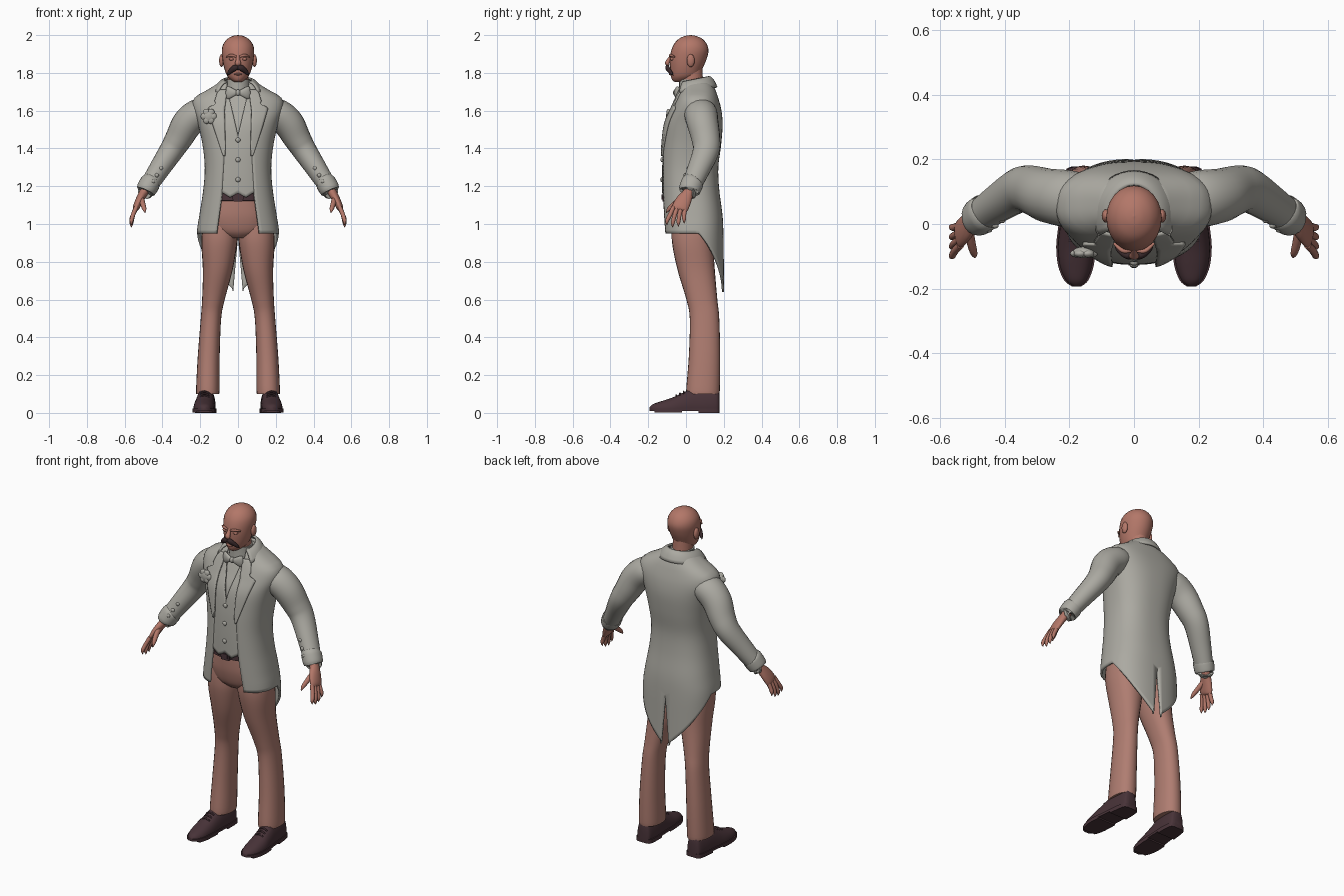
import bpy, bmesh, math
from mathutils import Vector as V


def material(name, rgb):
    m = bpy.data.materials.new(name)
    m.diffuse_color = (*rgb, 1)
    return m


CLOTH = material("grey_cloth", (0.41, 0.40, 0.36))
SKIN = material("skin", (0.45, 0.185, 0.14))
PINK = material("dusty_pink_cloth", (0.43, 0.205, 0.165))
LEATHER = material("dark_leather", (0.065, 0.033, 0.040))
HAIR = material("dark_hair", (0.04, 0.022, 0.024))


def cat(keys, n=5):
    """Smooth curve through tuples of numbers."""
    out = []
    for i in range(len(keys) - 1):
        p = [keys[max(0, min(len(keys) - 1, i + k))] for k in (-1, 0, 1, 2)]
        for s in range(n):
            t = s / n
            out.append(tuple(b + 0.5 * t * (c - a + t * (2*a - 5*b + 4*c - d + t * (3*(b - c) + d - a)))
                             for a, b, c, d in zip(*p)))
    return out + [tuple(keys[-1])]


def lerp_table(table, z):
    """Look up a table sorted by falling z."""
    if z >= table[0][0]:
        return table[0][1:]
    for a, b in zip(table, table[1:]):
        if z >= b[0]:
            t = (a[0] - z) / (a[0] - b[0])
            return tuple(p + (q - p) * t for p, q in zip(a[1:], b[1:]))
    return table[-1][1:]


def build(name, verts, faces, mat, mirror=False, thick=0, angle=45):
    me = bpy.data.meshes.new(name)
    me.from_pydata([tuple(v) for v in verts], [], faces)
    bm = bmesh.new()
    bm.from_mesh(me)
    bmesh.ops.recalc_face_normals(bm, faces=bm.faces)
    bm.to_mesh(me)
    bm.free()
    me.materials.append(mat)
    me.shade_smooth()
    me.set_sharp_from_angle(angle=math.radians(angle))
    ob = bpy.data.objects.new(name, me)
    bpy.context.collection.objects.link(ob)
    if mirror:
        ob.modifiers.new("mirror", 'MIRROR').merge_threshold = 0.0005
    if thick:
        s = ob.modifiers.new("thickness", 'SOLIDIFY')
        s.thickness, s.offset = thick, 0
    return ob


def spow(v, e):
    return math.copysign(abs(v) ** e, v)


def ring(c, a, b, n=2.0, seg=24):
    return [V(c) + V(a) * spow(math.cos(t), 2/n) + V(b) * spow(math.sin(t), 2/n)
            for t in (2 * math.pi * i / seg for i in range(seg))]


def loft(name, rings, mat, mirror=False, angle=45):
    s = len(rings[0])
    faces = [(r*s + i, r*s + (i+1) % s, (r+1)*s + (i+1) % s, (r+1)*s + i)
             for r in range(len(rings) - 1) for i in range(s)]
    faces += [tuple(range(s)), tuple(range((len(rings)-1)*s, len(rings)*s))]
    return build(name, [v for r in rings for v in r], faces, mat, mirror, angle=angle)


def stack(name, keys, mat, mirror=False, n=2.0):
    """Level rings from (z, x, y, half width, half depth)."""
    return loft(name, [ring((x, y, z), (max(rx, .001), 0, 0), (0, max(ry, .001), 0), n)
                       for z, x, y, rx, ry in cat(keys)], mat, mirror)


def tube(name, keys, mat, mirror=False, seg=20):
    """Rings square to a path from (x, y, z, radius a, radius b)."""
    k = cat(keys)
    rings = []
    for i, p in enumerate(k):
        d = (V(k[min(i+1, len(k)-1)][:3]) - V(k[max(i-1, 0)][:3])).normalized()
        a = d.cross(V((0, 1, 0))).normalized()
        rings.append(ring(p[:3], a * max(p[3], .001), d.cross(a) * max(p[4], .001), 2, seg))
    return loft(name, rings, mat, mirror)


def sheet(name, rows, mat, thick, mirror=True):
    w = len(rows[0])
    faces = [(r*w + i, r*w + i+1, (r+1)*w + i+1, (r+1)*w + i)
             for r in range(len(rows) - 1) for i in range(w - 1)]
    return build(name, [v for r in rows for v in r], faces, mat, mirror, thick)


def ball(name, c, r, mat, mirror=False):
    rings = [ring((c[0], c[1], c[2] + r[2] * math.cos(t)), (r[0]*math.sin(t), 0, 0), (0, r[1]*math.sin(t), 0), 2, 16)
             for t in (0.03 + (math.pi - .06) * i / 10 for i in range(11))]
    return loft(name, rings, mat, mirror)


# Torso sections: z, half width, front y, back y
COAT = cat([(1.755, .080, -.005, .125), (1.71, .150, -.025, .150), (1.665, .225, -.045, .165),
            (1.61, .235, -.070, .180), (1.53, .207, -.105, .188), (1.42, .182, -.120, .180),
            (1.30, .170, -.125, .165), (1.18, .178, -.125, .170), (1.05, .198, -.122, .187),
            (.95, .212, -.117, .192), (.80, .210, -.11, .194), (.63, .205, -.11, .196)])
OPEN = [(1.755, .055), (1.60, .075), (1.40, .070), (1.15, .085), (.95, .112)]
N = 2.5


def front_y(z, x):
    w, f, b = lerp_table(COAT, z)
    return (f + b)/2 - (b - f)/2 * (1 - min(.999, x/w) ** N) ** (1/N)


# Tailcoat: half shell from front edge to split back
rows = []
for j in range(45):
    row = []
    for i in range(29):
        u = i / 28
        turn = max(0, (u * math.pi * 1.0 - 1.45) / (math.pi - 1.45))
        z = 1.755 + (.95 - .31 * turn - 1.755) * j / 44
        w, f, b = lerp_table(COAT, z)
        a0 = math.asin(min(.95, (lerp_table(OPEN, z)[0] / w) ** (N/2)))
        a = a0 + (math.pi - a0) * u
        x = w * max(0, math.sin(a)) ** (2/N) if i < 28 else 0
        x = max(x, .09 * (.93 - z))
        row.append(V((x, (f + b)/2 - (b - f)/2 * spow(math.cos(a), 2/N), z)))
    rows.append(row)
sheet("tailcoat", rows, CLOTH, .012)

# Lapels with a notch, and coat collar round the neck
LAPEL = [(1.71, .105), (1.645, .125), (1.635, .112), (1.615, .160), (1.50, .125), (1.36, .078)]
rows = []
for j in range(36):
    z = 1.71 - .35 * j / 35
    o, e = lerp_table(OPEN, z)[0] - .004, lerp_table(LAPEL, z)[0]
    rows.append([V((x, front_y(z, x) - .011, z)) for x in (o + (e - o) * i / 6 for i in range(7))])
sheet("lapels", rows, CLOTH, .010)
rows = []
for j in range(7):
    t = j / 6
    row = []
    for i in range(15):
        p = 2.15 * i / 14
        d = (1 - math.cos(p)) / 2
        row.append(V(((.072 + .055*t) * math.sin(p), .035 + (.085 + .042*t) * math.cos(p),
                      1.778 - .035*d - .055*t*t)))
    rows.append(row)
sheet("coat_collar", rows, CLOTH, .010)

# Shirt body, waistcoat front and buttons
loft("shirt", [ring((0, (f + b)/2, z), (w - .02, 0, 0), (0, (b - f)/2 - .02, 0), N, 32)
               for z, w, f, b in COAT if z > 1.14], CLOTH)
rows = []
for j in range(31):
    row = []
    for i in range(8):
        bottom = 1.165 - .025 * max(0, 1 - abs(i - 3) / 3)
        z = 1.71 + (bottom - 1.71) * j / 30
        n = max(0, (z - 1.47) / .24) * .056
        x = n + (lerp_table(OPEN, z)[0] + .01 - n) * i / 7
        row.append(V((x, front_y(z, x) + .004, z)))
    rows.append(row)
sheet("waistcoat", rows, CLOTH, .010)
for z in (1.445, 1.34, 1.235):
    ball("waistcoat_button", (0, front_y(z, 0) - .003, z), (.013, .008, .013), CLOTH)

# Shirt collar and bow tie
stack("shirt_collar", [(1.69, 0, .035, .068, .072), (1.73, 0, .033, .064, .069), (1.765, 0, .032, .062, .068)], CLOTH)
tube("bow_wings", [(0, -.052, 1.695, .010, .008), (.02, -.054, 1.695, .019, .011),
                   (.045, -.048, 1.695, .032, .012), (.060, -.040, 1.695, .030, .010),
                   (.062, -.039, 1.695, .001, .001)], CLOTH, True)
ball("bow_knot", (0, -.056, 1.695), (.014, .013, .018), CLOTH)

# Sleeves, cuffs and cuff buttons
tube("sleeves", [(.13, .075, 1.585, .06, .075), (.20, .078, 1.585, .080, .088), (.265, .088, 1.535, .082, .084),
                 (.315, .105, 1.45, .072, .076), (.355, .105, 1.385, .064, .070), (.42, .065, 1.285, .055, .060),
                 (.478, .025, 1.195, .047, .052)], CLOTH, True)
tube("cuffs", [(.462, .036, 1.222, .050, .056), (.466, .033, 1.216, .055, .060), (.488, .018, 1.178, .052, .057),
               (.490, .017, 1.174, .040, .045)], CLOTH, True)
for x, y, z in ((.408, .012, 1.295), (.43, -.005, 1.258), (.45, -.018, 1.225)):
    ball("cuff_button", (x, y, z), (.011, .009, .011), CLOTH, True)

# Flower on the chest
fy = front_y(1.57, .155) - .024
ball("flower", (-.155, fy, 1.57), (.036, .018, .036), CLOTH)
for i in range(6):
    a = i * math.pi / 3
    ball("flower_petal", (-.155 + .023*math.cos(a), fy - .004, 1.57 + .023*math.sin(a)), (.020, .012, .020), CLOTH)

# Hands: palm, four fingers and thumb
tube("palms", [(.478, .026, 1.20, .026, .030), (.50, .012, 1.165, .023, .029), (.522, -.012, 1.125, .021, .041),
               (.540, -.032, 1.085, .017, .043), (.545, -.037, 1.07, .006, .034)], SKIN, True)
for i, drop in enumerate((.012, 0, .004, .020)):
    y = -.066 + .021 * i
    tip = -.100 + .030 * i
    tube("finger", [(.538, y, 1.09, .012, .012), (.555, y*.6 + tip*.4 - .004, 1.05, .0115, .0115),
                    (.564, tip, 1.005 + drop, .010, .010), (.563, tip, .982 + drop, .001, .001)], SKIN, True, 10)
tube("thumb", [(.512, -.012, 1.14, .015, .018), (.505, -.055, 1.11, .014, .015),
               (.496, -.090, 1.08, .011, .011), (.492, -.105, 1.058, .001, .001)], SKIN, True, 10)

# Head, neck and face
stack("neck", [(1.68, 0, .04, .056, .058), (1.76, 0, .03, .055, .060), (1.82, 0, .025, .055, .062)], SKIN)
stack("head", [(1.752, 0, -.030, .018, .030), (1.762, 0, -.022, .036, .050), (1.785, 0, -.006, .058, .074),
               (1.825, 0, .002, .073, .086), (1.87, 0, .011, .082, .097), (1.915, 0, .020, .086, .099),
               (1.95, 0, .023, .079, .088), (1.978, 0, .024, .058, .065), (1.995, 0, .024, .028, .031),
               (2.0, 0, .024, 0, 0)], SKIN)
tube("nose", [(0, -.076, 1.895, .008, .006), (0, -.090, 1.870, .011, .010), (0, -.099, 1.851, .016, .012),
              (0, -.092, 1.838, .012, .006)], SKIN)
tube("brows", [(.010, -.084, 1.886, .005, .004), (.035, -.083, 1.893, .008, .007), (.062, -.060, 1.886, .004, .004)], SKIN, True)
ball("eyes", (.034, -.073, 1.873), (.015, .012, .008), SKIN, True)
ball("lower_lip", (0, -.082, 1.793), (.020, .009, .006), SKIN)
ball("ears", (.087, .025, 1.865), (.013, .021, .034), SKIN, True)
tube("moustache", [(0, -.094, 1.826, .010, .009), (.016, -.099, 1.827, .016, .011), (.036, -.088, 1.812, .013, .010),
                   (.050, -.076, 1.797, .008, .007), (.058, -.068, 1.787, .001, .001)], HAIR, True)

# Trousers
stack("trouser_hips", [(.925, 0, .035, .060, .085), (.96, 0, .034, .150, .115), (1.03, 0, .030, .176, .130),
                       (1.10, 0, .025, .166, .130), (1.165, 0, .022, .158, .126)], PINK, n=2.3)
stack("trouser_legs", [(.10, .160, .090, .058, .084), (.12, .160, .090, .062, .089), (.30, .155, .098, .058, .083),
                       (.50, .143, .098, .054, .078), (.60, .130, .084, .060, .082), (.75, .108, .055, .078, .098),
                       (.88, .100, .037, .093, .108), (.96, .096, .034, .094, .110), (1.04, .09, .03, .085, .10)],
      PINK, True, 2.2)

# Belt and buckle
loft("belt", [ring((0, .022, z), (.158 + e, 0, 0), (0, .130 + e, 0), 2.3, 32)
              for z, e in ((1.122, .002), (1.125, .008), (1.163, .008), (1.166, .002))], LEATHER)
loft("buckle", [ring((0, y, 1.143), (.028, 0, 0), (0, 0, .024), 8, 24) for y in (-.105, -.124)], LEATHER)
loft("buckle_plate", [ring((0, y, 1.143), (.017, 0, 0), (0, 0, .014), 8, 24) for y in (-.120, -.129)], LEATHER)

# Shoes: uppers from y, x, half width, top height
SHOE = cat([(.178, .166, .022, .09), (.165, .166, .042, .128), (.11, .168, .050, .135), (.04, .172, .052, .132),
            (-.01, .176, .054, .110), (-.07, .180, .056, .082), (-.13, .180, .050, .062), (-.175, .179, .032, .046),
            (-.193, .178, .010, .030)])
loft("shoe_uppers", [[V((p.x, p.y, max(.012, p.z))) for p in ring((x, y, .016), (w, 0, 0), (0, 0, h - .016), 2.3)]
                     for y, x, w, h in SHOE], LEATHER, True)


def sole(name, lo, hi, back, front):
    pts = [s for s in SHOE if front <= s[0] <= back]
    edge = [(x + w + .005, y) for y, x, w, h in pts] + [(x - w - .005, y) for y, x, w, h in reversed(pts)]
    loft(name, [[V((x, y, z)) for x, y in edge] for z in (lo, hi)], LEATHER, True)


sole("shoe_soles", .010, .024, .2, -.2)
sole("shoe_heels", 0, .015, .2, .06)
sole("shoe_treads", .002, .012, -.02, -.17)

# Shoe laces
for y, z in ((-.012, .113), (-.032, .103), (-.052, .093)):
    tube("lace", [(.152, y, z - .010, .004, .004), (.177, y, z, .005, .005), (.202, y, z - .010, .004, .004)],
         LEATHER, True, 8)
